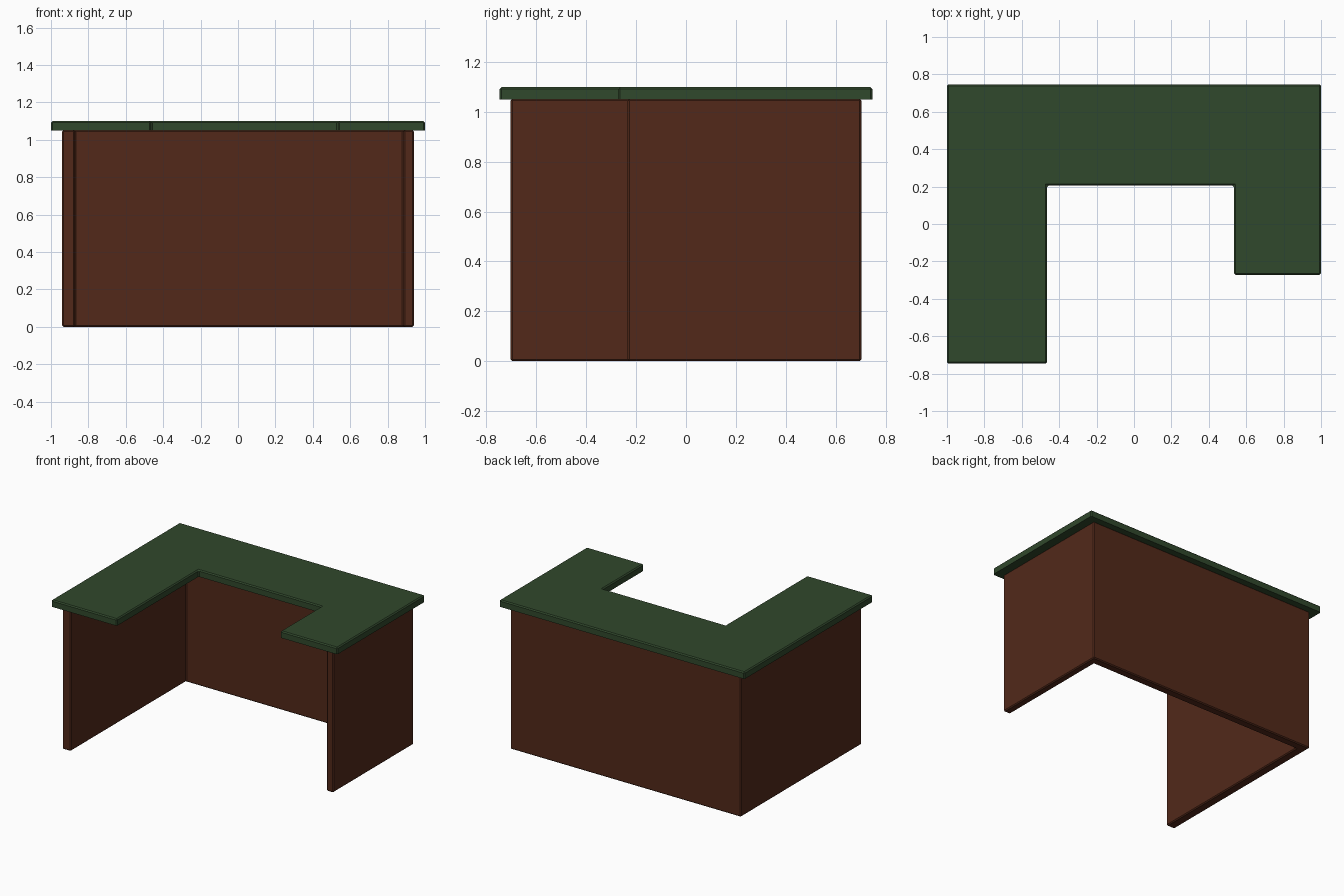
import bpy, bmesh

if "Cube" in bpy.data.objects:
    bpy.data.objects.remove(bpy.data.objects["Cube"])


def material(name, rgb):
    m = bpy.data.materials.new(name)
    m.diffuse_color = (*rgb, 1)
    m.use_nodes = True
    m.node_tree.nodes["Principled BSDF"].inputs["Base Color"].default_value = m.diffuse_color
    return m


def slab(name, outline, z0, z1, bevel, mat, keep_bottom_sharp):
    """Extrude a plan outline upward and chamfer its edges."""
    bm = bmesh.new()
    base = bm.faces.new([bm.verts.new((x, y, z0)) for x, y in outline])
    top = bmesh.ops.extrude_face_region(bm, geom=[base], use_keep_orig=True)["geom"]
    for v in top:
        if isinstance(v, bmesh.types.BMVert):
            v.co.z = z1
    bmesh.ops.recalc_face_normals(bm, faces=bm.faces[:])
    edges = [e for e in bm.edges
             if not (keep_bottom_sharp and all(v.co.z == z0 for v in e.verts))]
    edges = [e for e in edges if any(abs(v.co.z - z0) > 1e-5 for v in e.verts)
             or not keep_bottom_sharp]
    bmesh.ops.bevel(bm, geom=edges, offset=bevel, segments=1,
                    profile=0.5, affect='EDGES', clamp_overlap=True)
    bmesh.ops.recalc_face_normals(bm, faces=bm.faces[:])
    mesh = bpy.data.meshes.new(name)
    bm.to_mesh(mesh)
    bm.free()
    mesh.materials.append(mat)
    obj = bpy.data.objects.new(name, mesh)
    bpy.context.collection.objects.link(obj)
    return obj


def u_outline(x0, x1, xl, xr, y_left, y_right, y_inner, y_back):
    """U-shaped plan with a long left arm and a short right arm."""
    return [(x0, y_left), (xl, y_left), (xl, y_inner), (xr, y_inner),
            (xr, y_right), (x1, y_right), (x1, y_back), (x0, y_back)]


green = material("dark_green", (0.03, 0.065, 0.025))
brown = material("dark_brown", (0.085, 0.022, 0.01))

# Worktop with overhang
slab("desk_top", u_outline(-1, 1, -0.465, 0.535, -0.747, -0.272, 0.205, 0.747),
     1.05, 1.1, 0.008, green, True)

# Supporting panels on three sides
slab("desk_panels", u_outline(-0.94, 0.94, -0.872, 0.885, -0.703, -0.234, 0.64, 0.703),
     0, 1.052, 0.007, brown, False)
